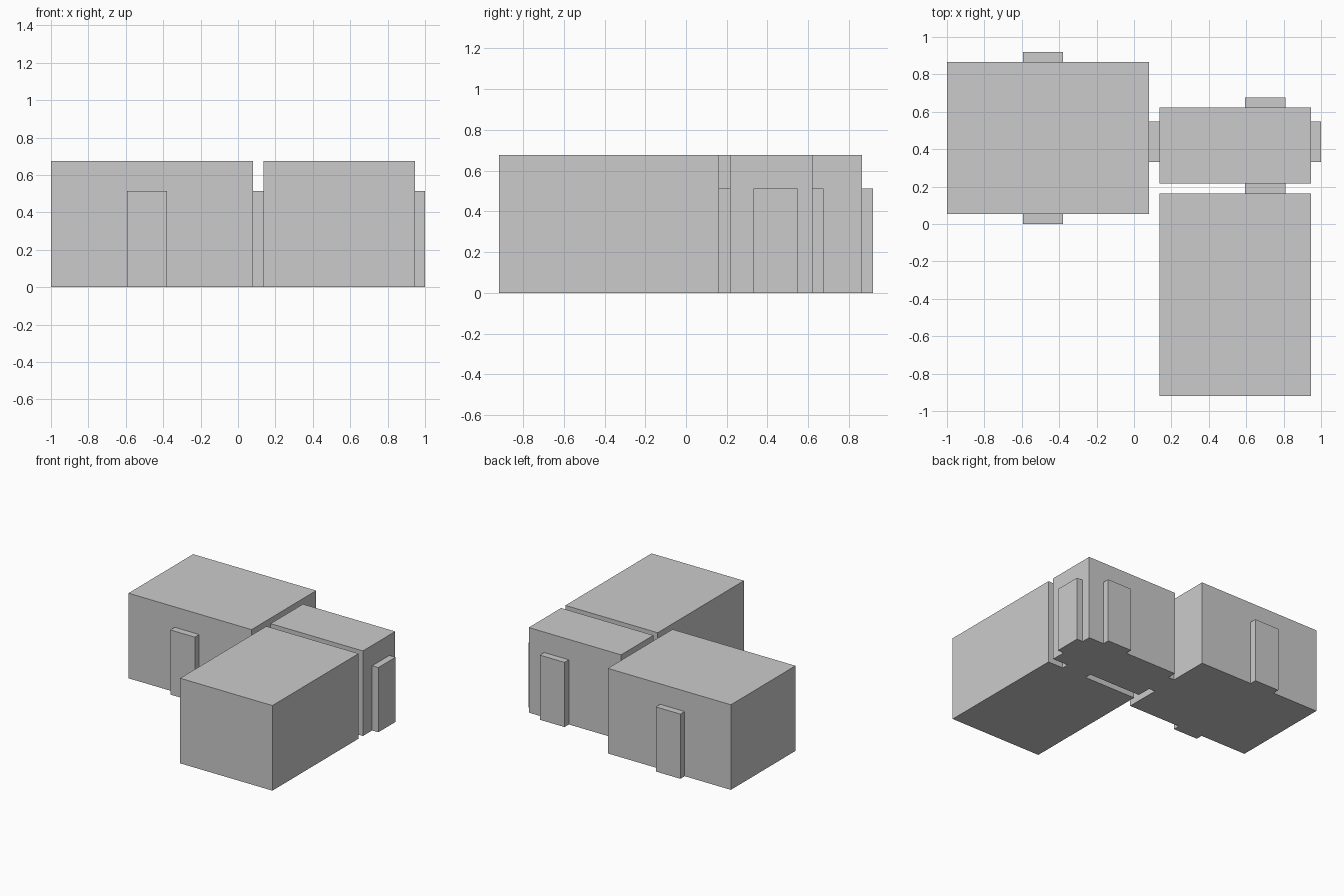
import bpy, bmesh
from mathutils import Matrix, Vector

if "Cube" in bpy.data.objects:
    bpy.data.objects.remove(bpy.data.objects["Cube"])

U = 2 / 7.4                       # one metre of the plan in model units
ORIGIN = Vector((-1.0, -3.4 * U, 0.0))
ROOM_H, DOOR_H, DOOR_W, WALL = 2.5, 1.9, 0.8, 0.2


def block(name, x, y, w, d, h):
    """Box on the floor, given in plan metres from the lower-left corner."""
    bm = bmesh.new()
    bmesh.ops.create_cube(bm, size=1.0)
    size = Vector((w, d, h)) * U
    centre = ORIGIN + Vector((x + w / 2, y + d / 2, h / 2)) * U
    bm.transform(Matrix.Translation(centre) @ Matrix.Diagonal((*size, 1)))
    mesh = bpy.data.meshes.new(name)
    bm.to_mesh(mesh)
    bm.free()
    obj = bpy.data.objects.new(name, mesh)
    bpy.context.collection.objects.link(obj)


# Rooms
block("left_room", 0, 3.6, 4, 3, ROOM_H)
block("front_room", 4.2, 0, 3, 4, ROOM_H)
block("hall", 4.2, 4.2, 3, 1.5, ROOM_H)

# Doorways in walls running along x
for name, x, y in (("left_room_front_door", 1.5, 3.4),
                   ("left_room_back_door", 1.5, 6.6),
                   ("hall_front_door", 5.9, 4.0),
                   ("hall_back_door", 5.9, 5.7)):
    block(name, x, y, DOOR_W, WALL, DOOR_H)

# Doorways in walls running along y
for name, x in (("hall_left_door", 4.0), ("hall_right_door", 7.2)):
    block(name, x, 4.63, WALL, DOOR_W, DOOR_H)
